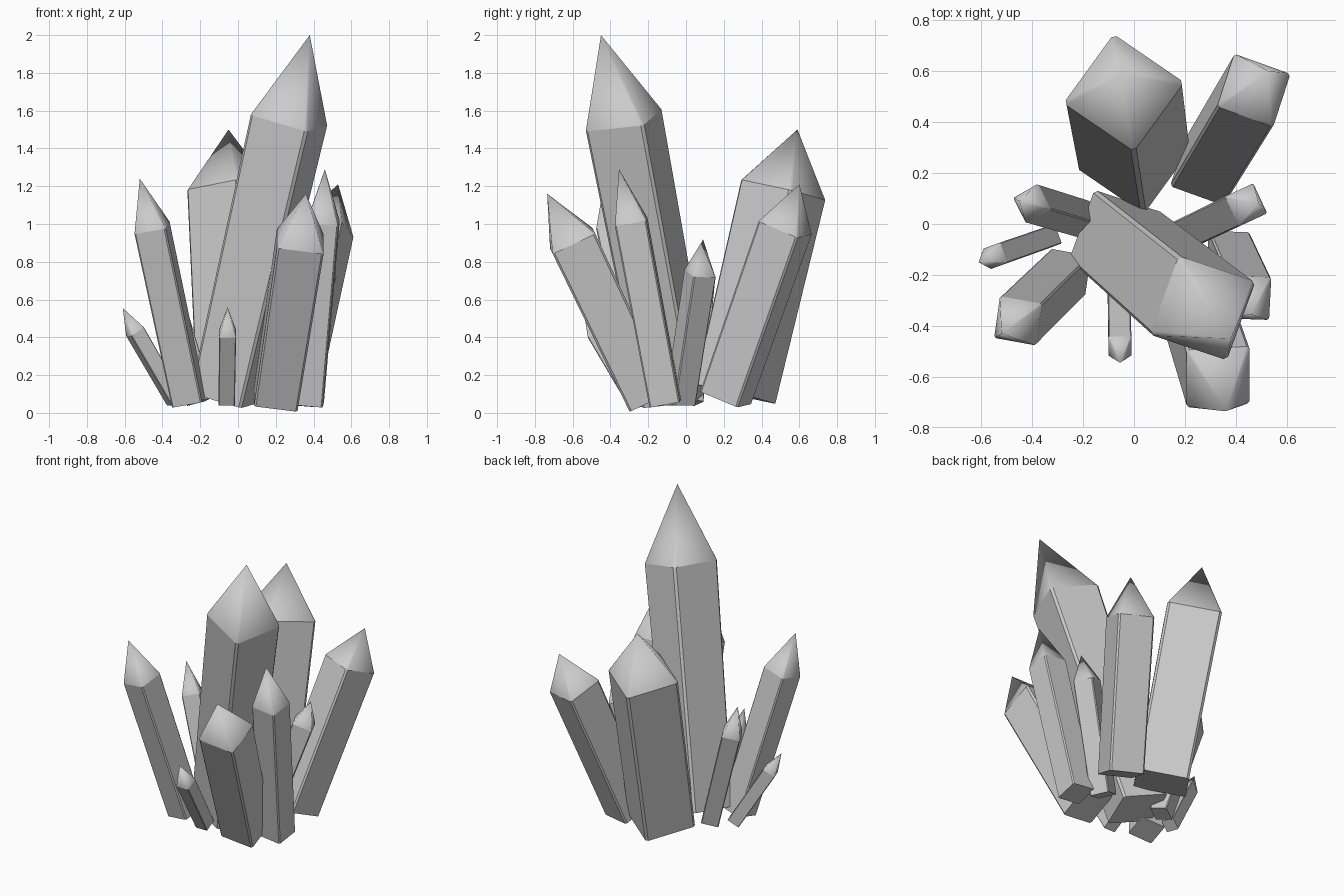
import bpy
import bmesh
import math
from mathutils import Vector

cube = bpy.data.objects.get("Cube")
if cube:
    bpy.data.objects.remove(cube, do_unlink=True)

# One plain grey for the whole cluster
grey = bpy.data.materials.new("crystal_grey")
grey.use_nodes = True
colour = (0.6, 0.6, 0.6, 1)
grey.diffuse_color = colour
grey.node_tree.nodes["Principled BSDF"].inputs["Base Color"].default_value = colour


def crystal(name, base, shoulder, tip, width, turn, taper=0.96, chamfer=0.045):
    """Leaning square prism with chamfered corners and a pointed cap."""
    base, shoulder, tip = Vector(base), Vector(shoulder), Vector(tip)
    axis = (shoulder - base).normalized()
    angle = math.radians(turn)
    u = Vector((math.cos(angle), math.sin(angle), 0))
    u = (u - axis * u.dot(axis)).normalized()
    v = axis.cross(u)

    bm = bmesh.new()

    def ring(centre, size):
        h, c = size / 2, size * chamfer
        verts = []
        for i in range(4):
            a, b = [(u, v), (v, -u), (-u, -v), (-v, u)][i]
            verts.append(bm.verts.new(centre + a * h - b * (h - c)))
            verts.append(bm.verts.new(centre + a * h + b * (h - c)))
        return verts

    low = ring(base, width * taper)
    high = ring(shoulder, width)
    apex = bm.verts.new(tip)
    bm.faces.new(list(reversed(low)))
    for i in range(8):
        j = (i + 1) % 8
        bm.faces.new((low[i], low[j], high[j], high[i]))
        # Cap facets blend softly into each other, the shoulder stays crisp
        bm.faces.new((high[i], high[j], apex)).smooth = True
        bm.edges.get((high[i], high[j])).smooth = False

    mesh = bpy.data.meshes.new(name)
    bm.to_mesh(mesh)
    bm.free()
    mesh.materials.append(grey)
    obj = bpy.data.objects.new(name, mesh)
    bpy.context.collection.objects.link(obj)
    return obj


# Large crystals
crystal("main_crystal", (-0.07, -0.05, 0.08), (0.27, -0.33, 1.55), (0.38, -0.45, 2.0), 0.33, -20, 0.9)
crystal("back_crystal", (0.0, 0.26, 0.1), (-0.04, 0.515, 1.18), (-0.05, 0.59, 1.5), 0.34, -36)
crystal("back_left_crystal", (0.28, 0.21, 0.08), (0.47, 0.525, 0.98), (0.53, 0.6, 1.21), 0.235, -18)
crystal("front_crystal", (0.2, -0.2, 0.07), (0.33, -0.6, 0.91), (0.36, -0.735, 1.16), 0.25, 0, 0.93)

# Medium crystals
crystal("left_crystal", (0.37, -0.11, 0.05), (0.45, -0.29, 1.01), (0.46, -0.355, 1.29), 0.17, -3)
crystal("front_right_crystal", (-0.26, -0.19, 0.06), (-0.455, -0.38, 0.98), (-0.52, -0.43, 1.24), 0.17, -8)
crystal("left_back_crystal", (0.22, -0.03, 0.06), (0.44, 0.075, 0.74), (0.49, 0.08, 0.9), 0.13, 25)
crystal("right_back_crystal", (-0.2, 0.02, 0.06), (-0.4, 0.08, 0.72), (-0.45, 0.09, 0.92), 0.115, 27)

# Small crystals
crystal("right_small_crystal", (-0.33, -0.05, 0.06), (-0.545, -0.125, 0.43), (-0.61, -0.15, 0.555), 0.085, 20)
crystal("front_small_crystal", (-0.06, -0.27, 0.06), (-0.055, -0.48, 0.42), (-0.055, -0.545, 0.56), 0.09, 0)
